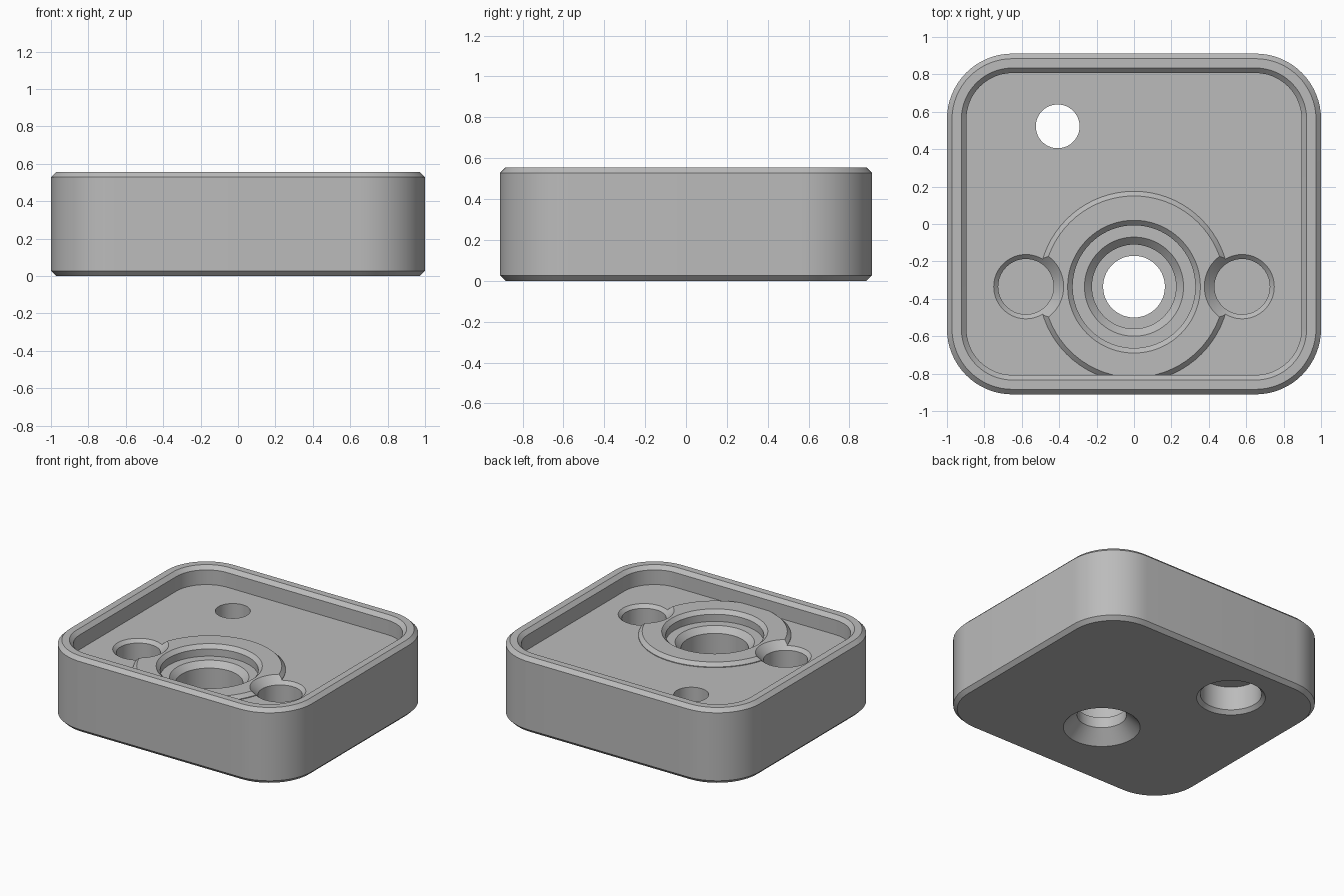
import bpy
import bmesh
import math

cube = bpy.data.objects.get("Cube")
if cube:
    bpy.data.objects.remove(cube, do_unlink=True)

HALF_X, HALF_Y, RADIUS = 1.0, 0.911, 0.35
HEIGHT, FLOOR, BOSS_TOP, BEVEL = 0.555, 0.42, 0.45, 0.027
BORE_Y = -0.335

grey = bpy.data.materials.new("plain_grey")
grey.use_nodes = True
colour = (0.5, 0.5, 0.5, 1)
grey.diffuse_color = colour
grey.node_tree.nodes["Principled BSDF"].inputs["Base Color"].default_value = colour


def loft(name, loops):
    """Closed solid through a list of equal-length point loops."""
    bm = bmesh.new()
    rings = [[bm.verts.new(p) for p in loop] for loop in loops]
    n = len(rings[0])
    for low, high in zip(rings, rings[1:]):
        for i in range(n):
            j = (i + 1) % n
            bm.faces.new((low[i], low[j], high[j], high[i]))
    bm.faces.new(rings[0][::-1])
    bm.faces.new(rings[-1])
    bmesh.ops.recalc_face_normals(bm, faces=bm.faces)
    mesh = bpy.data.meshes.new(name)
    bm.to_mesh(mesh)
    bm.free()
    mesh.materials.append(grey)
    obj = bpy.data.objects.new(name, mesh)
    bpy.context.collection.objects.link(obj)
    return obj


def rounded_loop(inset, z, steps=16):
    """Rounded rectangle shrunk evenly by inset."""
    r = RADIUS - inset
    points = []
    for quarter, (sx, sy) in enumerate([(1, 1), (-1, 1), (-1, -1), (1, -1)]):
        for k in range(steps + 1):
            a = math.pi / 2 * (quarter + k / steps)
            points.append((sx * (HALF_X - RADIUS) + r * math.cos(a),
                           sy * (HALF_Y - RADIUS) + r * math.sin(a), z))
    return points


def turned(name, x, y, profile, sides=72):
    """Round solid from (radius, height) pairs, bottom to top."""
    angles = [2 * math.pi * k / sides for k in range(sides)]
    return loft(name, [[(x + r * math.cos(a), y + r * math.sin(a), z)
                        for a in angles] for r, z in profile])


def combine(target, tool, operation):
    """Apply a boolean and discard its tool."""
    tool.hide_render = True
    mod = target.modifiers.new("cut", 'BOOLEAN')
    mod.object = tool
    mod.operation = operation
    mod.solver = 'EXACT'
    bpy.context.view_layer.objects.active = target
    bpy.ops.object.modifier_apply(modifier=mod.name)
    bpy.data.objects.remove(tool, do_unlink=True)


# Tray body with bevelled rim and recess
body = loft("tray_body", [rounded_loop(inset, z) for inset, z in [
    (BEVEL, 0), (0, BEVEL), (0, HEIGHT - BEVEL), (BEVEL, HEIGHT),
    (0.077, HEIGHT), (0.104, HEIGHT - BEVEL), (0.104, FLOOR)]])

# Raised ring around the main bore
boss = turned("raised_ring", 0, BORE_Y, [
    (0.51, 0.3), (0.51, BOSS_TOP - 0.025), (0.485, BOSS_TOP)])
combine(body, boss, 'UNION')

# Stepped main bore with a countersink underneath
bore = turned("main_bore", 0, BORE_Y, [
    (0.307, -0.05), (0.165, 0.092), (0.165, 0.17), (0.225, 0.17),
    (0.225, 0.33), (0.265, 0.37), (0.328, 0.37),
    (0.328, BOSS_TOP - BEVEL), (0.405, BOSS_TOP + 0.05)])
combine(body, bore, 'DIFFERENCE')

# Pair of chamfered side pockets
for side in (-1, 1):
    pocket = turned("side_pocket", side * 0.578, BORE_Y, [
        (0.148, 0.18), (0.148, FLOOR - 0.024), (0.252, FLOOR + 0.08)])
    combine(body, pocket, 'DIFFERENCE')

# Small through hole, widened from below
hole = turned("small_hole", -0.408, 0.522, [
    (0.28, -0.05), (0.205, 0.025), (0.205, 0.2), (0.117, 0.2), (0.117, 0.6)])
combine(body, hole, 'DIFFERENCE')

# Smooth curved walls, keep crisp edges
bpy.ops.object.select_all(action='DESELECT')
body.select_set(True)
bpy.context.view_layer.objects.active = body
bpy.ops.object.shade_smooth_by_angle(angle=math.radians(25))
